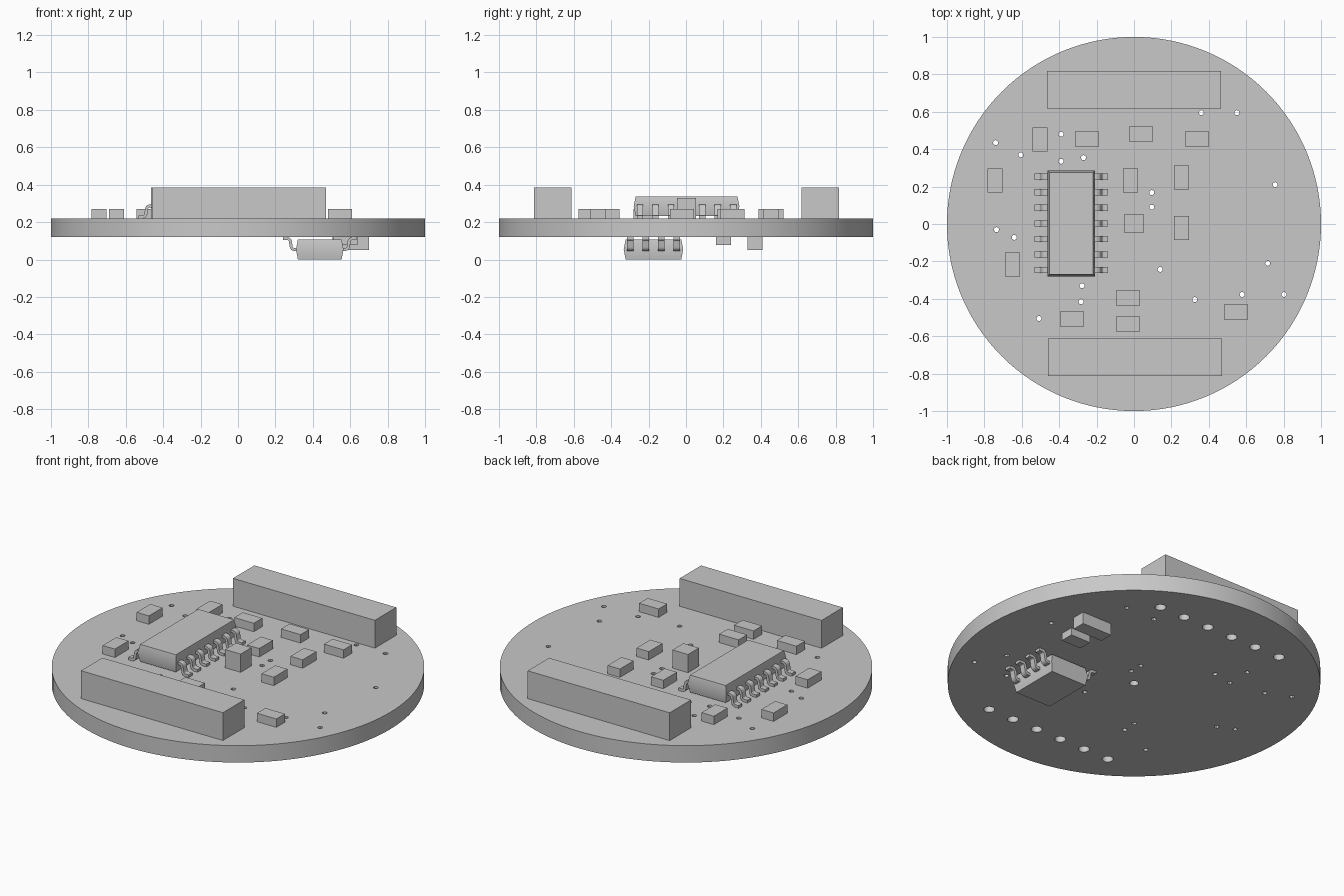
import bpy, bmesh, math
from mathutils import Vector

cube = bpy.data.objects.get("Cube")
if cube:
    bpy.data.objects.remove(cube, do_unlink=True)

grey = bpy.data.materials.new("plain_grey")
grey.use_nodes = True
COLOR = (0.58, 0.58, 0.58, 1)
grey.diffuse_color = COLOR
grey.node_tree.nodes["Principled BSDF"].inputs["Base Color"].default_value = COLOR

BOTTOM, TOP = 0.12, 0.22
parts = []


def finish(name, bm):
    bmesh.ops.recalc_face_normals(bm, faces=bm.faces)
    mesh = bpy.data.meshes.new(name)
    bm.to_mesh(mesh)
    bm.free()
    mesh.materials.clear()
    mesh.materials.append(grey)
    obj = bpy.data.objects.new(name, mesh)
    bpy.context.collection.objects.link(obj)
    parts.append(obj)
    return obj


def block(name, x, y, sx, sy, z0, z1):
    bm = bmesh.new()
    bmesh.ops.create_cube(bm, size=1)
    for v in bm.verts:
        v.co = (x + v.co.x * sx, y + v.co.y * sy, (z0 + z1) / 2 + v.co.z * (z1 - z0))
    return finish(name, bm)


# Round board with drilled holes, made from nested circle outlines
def add_circle(curve, x, y, r, n):
    spline = curve.splines.new("POLY")
    spline.points.add(n - 1)
    spline.use_cyclic_u = True
    for i, p in enumerate(spline.points):
        a = 2 * math.pi * i / n
        p.co = (x + r * math.cos(a), y + r * math.sin(a), 0, 1)


vias = [(.36, .595), (.55, .595), (-.74, .435), (-.39, .48), (-.605, .37), (-.39, .335),
        (-.27, .355), (.755, .21), (.095, .168), (.095, .09), (-.735, -.03), (-.64, -.072),
        (.14, -.243), (.715, -.21), (-.278, -.33), (-.283, -.415), (.325, -.404),
        (.578, -.377), (.802, -.377), (-.508, -.505)]
outline = bpy.data.curves.new("board_outline", "CURVE")
outline.dimensions = "2D"
outline.fill_mode = "BOTH"
outline.extrude = (TOP - BOTTOM) / 2
add_circle(outline, 0, 0, 1, 128)
for x, y in vias:
    add_circle(outline, x, y, .0135, 12)
add_circle(outline, 0, 0, .025, 16)
for side in (-1, 1):
    for i in range(6):
        add_circle(outline, (i - 2.5) * .166, side * .715, .03, 20)
helper = bpy.data.objects.new("board_outline", outline)
bpy.context.collection.objects.link(helper)
bpy.context.view_layer.update()
filled = bpy.data.meshes.new_from_object(helper.evaluated_get(bpy.context.evaluated_depsgraph_get()))
bm = bmesh.new()
bm.from_mesh(filled)
bmesh.ops.remove_doubles(bm, verts=bm.verts, dist=.0001)
for f in bm.faces:
    f.material_index = 0
bmesh.ops.translate(bm, verts=bm.verts, vec=(0, 0, (TOP + BOTTOM) / 2))
finish("board", bm)
bpy.data.objects.remove(helper, do_unlink=True)

# Long connector blocks
block("back_connector", 0, .717, .93, .2, TOP, .385)
block("front_connector", .005, -.712, .93, .2, TOP, .385)

# Small surface-mounted parts, lying along x or along y
along_x = [(-.251, .455), (.037, .481), (.337, .455), (-.032, -.396),
           (-.032, -.535), (-.332, -.508), (.545, -.471)]
along_y = [(-.503, .451), (-.742, .233), (-.019, .233), (.254, .249),
           (.254, -.021), (-.65, -.217)]
for x, y in along_x:
    block("small_component", x, y, .128, .08, TOP, .27)
for x, y in along_y:
    block("small_component", x, y, .08, .128, TOP, .27)
block("tall_component", 0, .003, .102, .102, TOP, .328)
block("underside_large_component", .603, .37, .195, .08, .05, BOTTOM)
block("underside_small_component", .575, .2, .13, .08, .077, BOTTOM)


# Chips: a bulged body and two rows of bent legs; up is 1 above the board, -1 below
def chip(name, cx, cy, length, legs, z, up):
    bm = bmesh.new()
    rings = []
    for h, inset in ((.014, .01), (.065, 0), (.116, .01)):
        hx, hy = .127 - inset, length / 2 - inset
        rings.append([bm.verts.new((cx + sx * hx, cy + sy * hy, z + up * h))
                      for sx, sy in ((-1, -1), (1, -1), (1, 1), (-1, 1))])
    bm.faces.new(rings[0])
    bm.faces.new(rings[-1])
    for a, b in zip(rings, rings[1:]):
        for i in range(4):
            j = (i + 1) % 4
            bm.faces.new((a[i], a[j], b[j], b[i]))
    finish(name + "_body", bm)

    # Leg centre line: out of the body, rounded down, rounded out into the foot
    path = [Vector((.115, .066))]
    for i in range(5):
        a = math.radians(90 - 20 * i)
        path.append(Vector((.136 + .017 * math.cos(a), .049 + .017 * math.sin(a))))
    for i in range(5):
        a = math.radians(190 + 20 * i)
        path.append(Vector((.174 + .017 * math.cos(a), .025 + .017 * math.sin(a))))
    path.append(Vector((.197, .008)))
    section = []
    for side in (1, -1):
        edge = []
        for i, p in enumerate(path):
            t = (path[min(i + 1, len(path) - 1)] - path[max(i - 1, 0)]).normalized()
            edge.append(p + side * .008 * Vector((-t.y, t.x)))
        section.append(edge)

    bm = bmesh.new()
    for sx in (-1, 1):
        for k in range(legs):
            y = cy + (k - (legs - 1) / 2) * .083
            loops = [[bm.verts.new((cx + sx * p.x, y + w, z + up * max(p.y, 0)))
                      for p, w in ((u, -.017), (u, .017), (d, .017), (d, -.017))]
                     for u, d in zip(*section)]
            bm.faces.new(loops[0])
            bm.faces.new(loops[-1])
            for a, b in zip(loops, loops[1:]):
                for i in range(4):
                    j = (i + 1) % 4
                    bm.faces.new((a[i], a[j], b[j], b[i]))
    finish(name + "_legs", bm)


chip("top_chip", -.336, .003, .565, 7, TOP, 1)
chip("underside_chip", .437, -.174, .318, 4, BOTTOM + .0, -1)
# Let the underside chip rest exactly on the ground
for obj in parts:
    if obj.name == "underside_chip_body":
        for v in obj.data.vertices:
            if v.co.z < .01:
                v.co.z = 0

# Smooth shading with sharp edges kept
bpy.ops.object.select_all(action="DESELECT")
for obj in parts:
    obj.select_set(True)
bpy.context.view_layer.objects.active = parts[0]
bpy.ops.object.shade_smooth_by_angle(angle=math.radians(30))
